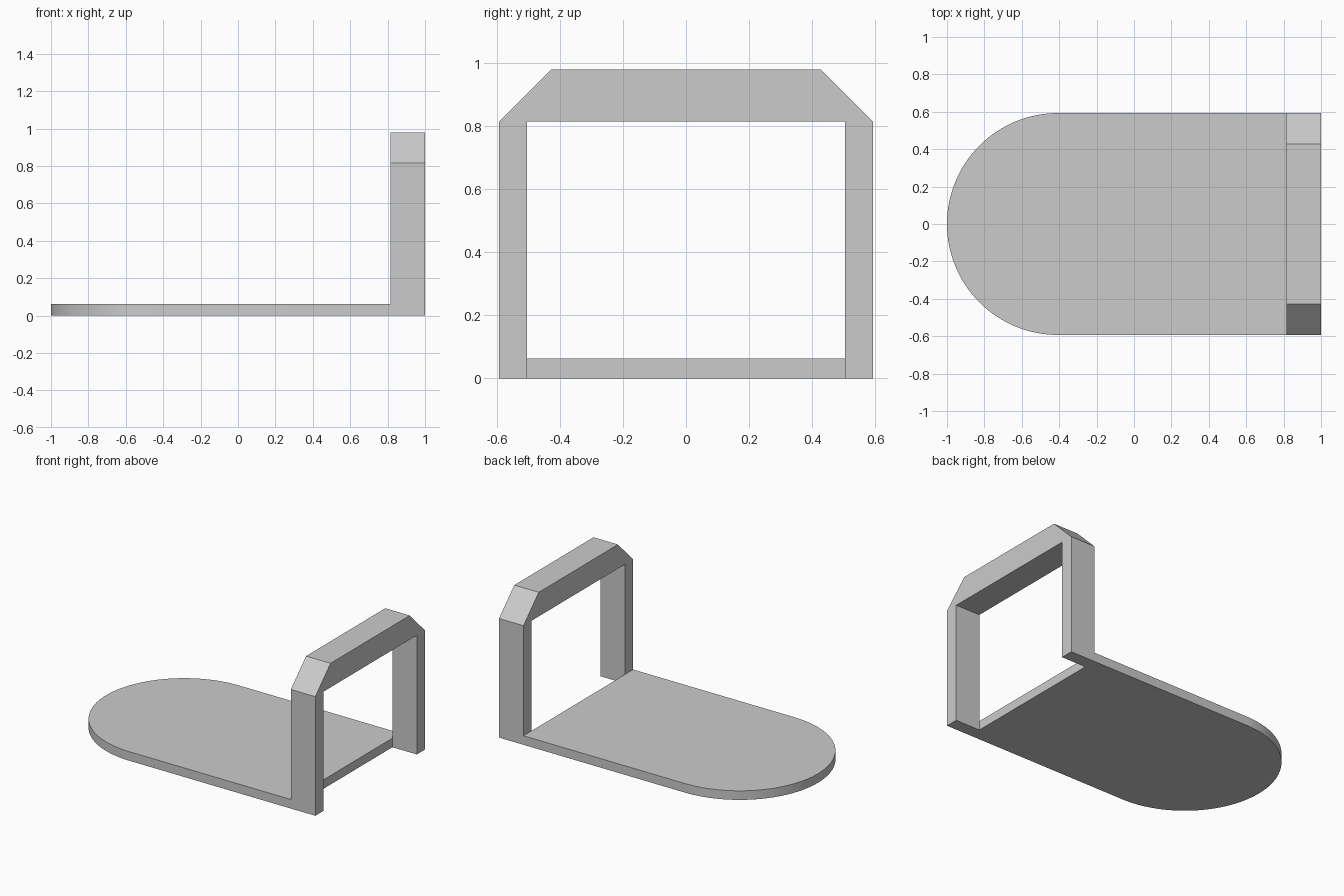
import bpy
import bmesh
import math
from mathutils import Vector

cube = bpy.data.objects.get("Cube")
if cube:
    bpy.data.objects.remove(cube, do_unlink=True)

HALF_W = 0.593      # half width of plate and frame
INNER_W = 0.505     # half width of the opening
THICK = 0.062       # plate thickness
FRAME_X = 0.815     # inner face of the frame
TOP, SHOULDER, BEVEL_W = 0.98, 0.815, 0.428

grey = bpy.data.materials.new("plain grey")
grey.use_nodes = True
grey.diffuse_color = (0.6, 0.6, 0.6, 1)
grey.node_tree.nodes["Principled BSDF"].inputs["Base Color"].default_value = grey.diffuse_color


def prism(name, outline, depth):
    """Extrude a flat outline of 3D points along the depth vector."""
    bm = bmesh.new()
    face = bm.faces.new([bm.verts.new(p) for p in outline])
    ext = bmesh.ops.extrude_face_region(bm, geom=[face])
    moved = [g for g in ext["geom"] if isinstance(g, bmesh.types.BMVert)]
    bmesh.ops.translate(bm, verts=moved, vec=Vector(depth))
    bmesh.ops.recalc_face_normals(bm, faces=bm.faces)
    mesh = bpy.data.meshes.new(name)
    bm.to_mesh(mesh)
    bm.free()
    mesh.materials.append(grey)
    obj = bpy.data.objects.new(name, mesh)
    bpy.context.collection.objects.link(obj)
    return obj


# Base plate with a half-round end
STEPS = 64
arc = [math.pi / 2 + math.pi * i / STEPS for i in range(STEPS + 1)]
plate_outline = [(FRAME_X, -HALF_W, 0), (FRAME_X, HALF_W, 0)]
plate_outline += [(HALF_W - 1 + HALF_W * math.cos(a), HALF_W * math.sin(a), 0) for a in arc]
plate = prism("base_plate", plate_outline, (0, 0, THICK))

# Upright frame with chamfered shoulders, open at the bottom
half = [(INNER_W, SHOULDER), (INNER_W, 0), (HALF_W, 0), (HALF_W, SHOULDER), (BEVEL_W, TOP)]
profile = half + [(-y, z) for y, z in reversed(half)]
frame = prism("upright_frame", [(FRAME_X, y, z) for y, z in profile], (1 - FRAME_X, 0, 0))

# Smooth the round edge only
bpy.ops.object.select_all(action="DESELECT")
plate.select_set(True)
bpy.context.view_layer.objects.active = plate
bpy.ops.object.shade_smooth_by_angle(angle=math.radians(30))
